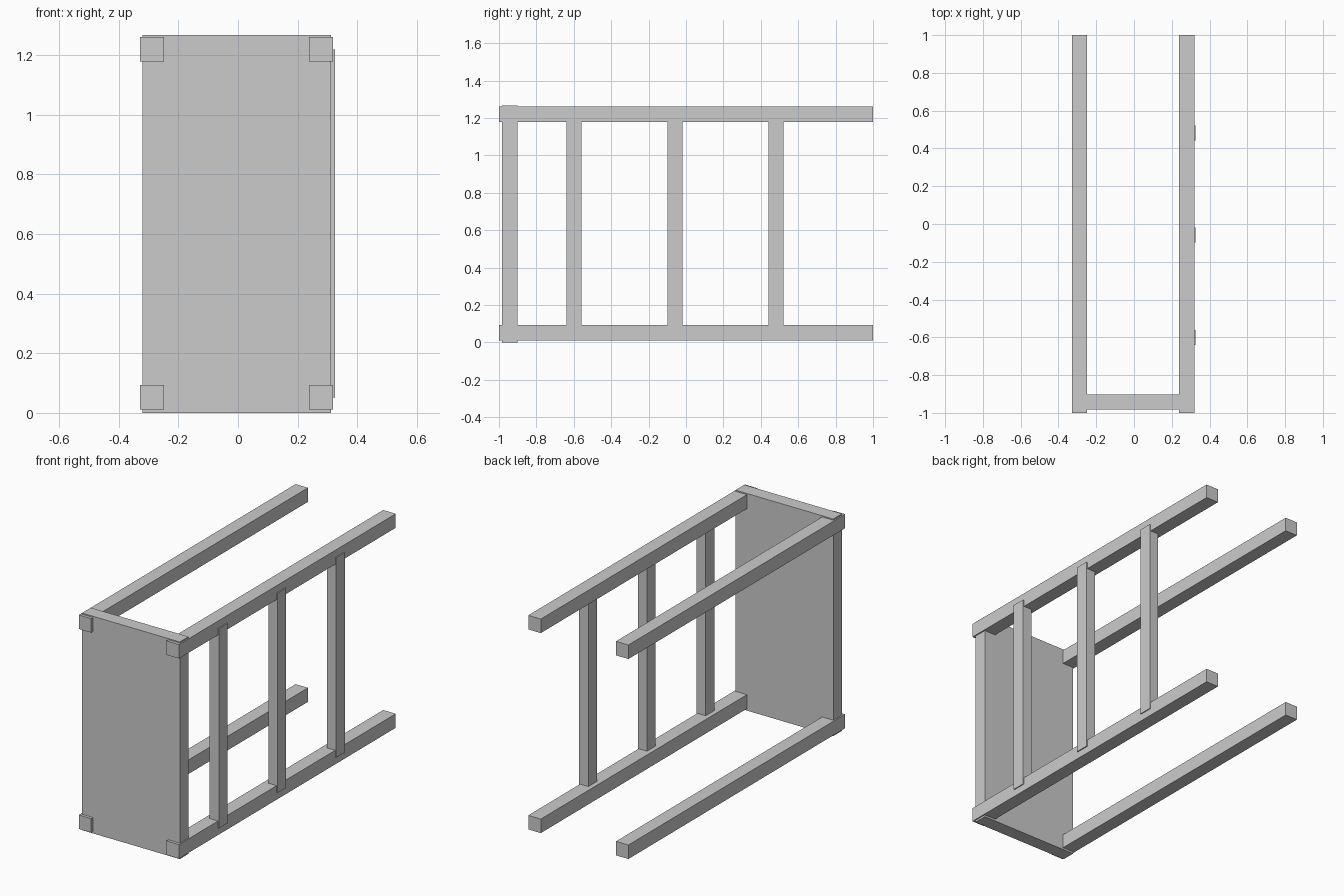
import bpy

if "Cube" in bpy.data.objects:
    bpy.data.objects.remove(bpy.data.objects["Cube"])


def box(name, x, y, z):
    """Add a box spanning the given (min, max) ranges."""
    spans = (x, y, z)
    bpy.ops.mesh.primitive_cube_add(size=1, location=[(a + b) / 2 for a, b in spans])
    obj = bpy.context.object
    obj.name = name
    obj.scale = [b - a for a, b in spans]
    bpy.ops.object.transform_apply(location=False, rotation=False, scale=True)
    return obj


# End panel, slightly taller than the rails
box("end_panel", (-0.32, 0.312), (-0.983, -0.902), (0, 1.268))

# Four long rails running front to back
for side, x in (("left", (-0.328, -0.248)), ("right", (0.238, 0.319))):
    for level, z in (("lower", (0.011, 0.093)), ("upper", (1.179, 1.261))):
        box(f"{level}_{side}_rail", x, (-1, 1), z)

# Three upright slats on the right side only, standing proud of the rails
for i in range(3):
    y = -0.6 + 0.541 * i
    box(f"right_slat_{i + 1}", (0.265, 0.325), (y - 0.04, y + 0.04), (0.052, 1.219))
